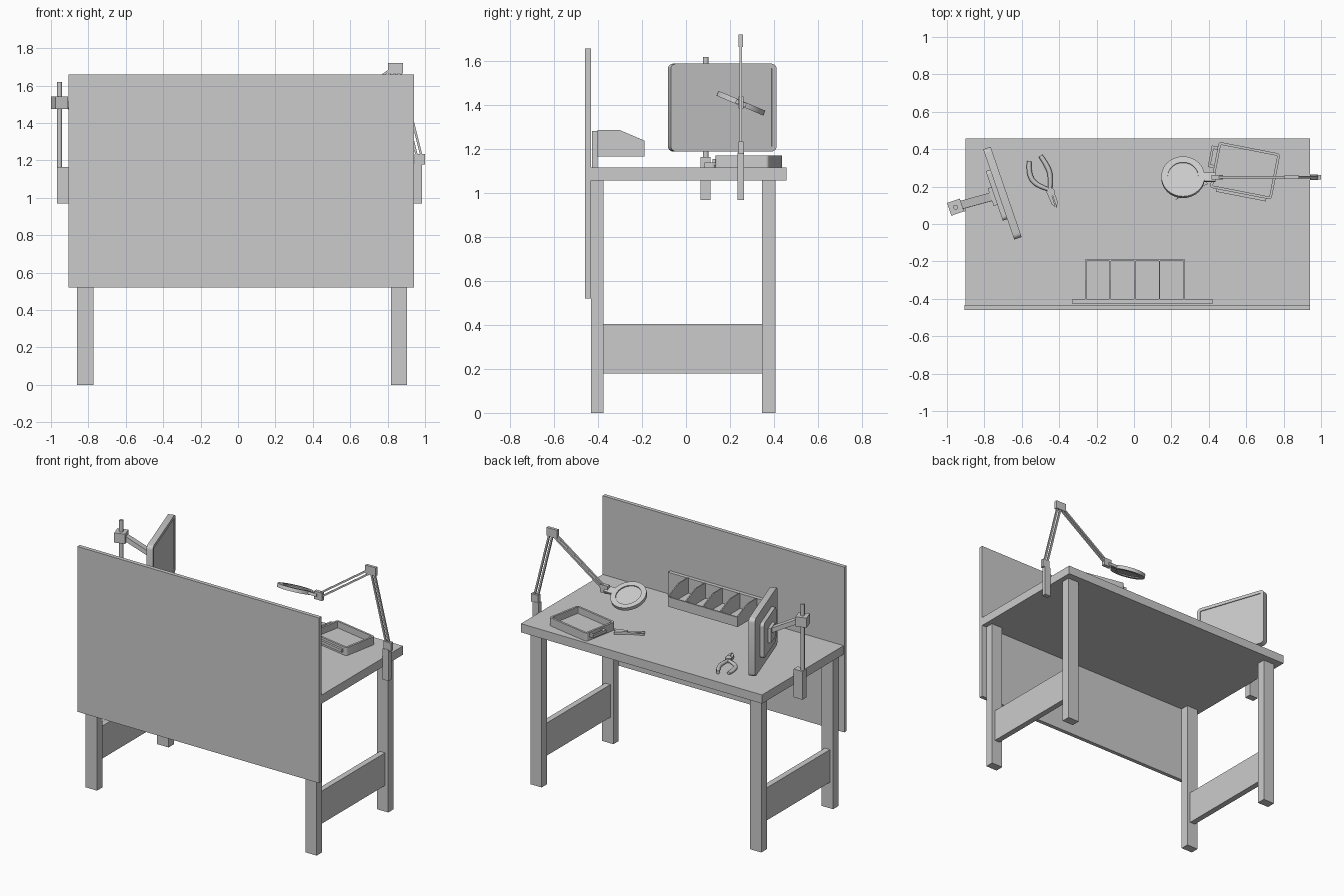
import bpy, bmesh
from math import cos, sin, pi, radians
from mathutils import Matrix, Vector

if "Cube" in bpy.data.objects:
    bpy.data.objects.remove(bpy.data.objects["Cube"])


def finish(name, bm, mat=None):
    if mat is not None:
        bm.transform(mat)
    bmesh.ops.recalc_face_normals(bm, faces=bm.faces)
    me = bpy.data.meshes.new(name)
    bm.to_mesh(me)
    bm.free()
    ob = bpy.data.objects.new(name, me)
    bpy.context.collection.objects.link(ob)
    return ob


def box(name, x0, x1, y0, y1, z0, z1, mat=None):
    bm = bmesh.new()
    bmesh.ops.create_cube(bm, size=1)
    for v in bm.verts:
        v.co = Vector(((x0 + x1) / 2 + v.co.x * (x1 - x0),
                       (y0 + y1) / 2 + v.co.y * (y1 - y0),
                       (z0 + z1) / 2 + v.co.z * (z1 - z0)))
    return finish(name, bm, mat)


def bar(name, p, q, w, d, side=(0, 1, 0)):
    """Box from p to q; w is its width along side, d the other width."""
    p, q = Vector(p), Vector(q)
    z = (q - p).normalized()
    x = Vector(side).cross(z).normalized()
    y = z.cross(x)
    mat = Matrix.Translation(p) @ Matrix((x, y, z)).transposed().to_4x4()
    return box(name, -d / 2, d / 2, -w / 2, w / 2, 0, (q - p).length, mat)


def prism(name, pts, depth, mat=None, inset=0, recess=0, both=False):
    """Extruded outline, optionally with a recessed panel in its cap(s)."""
    bm = bmesh.new()
    base = bm.faces.new([bm.verts.new((a, b, 0)) for a, b in pts])
    ext = bmesh.ops.extrude_face_region(bm, geom=[base], use_keep_orig=True)
    new = ext['geom']
    bmesh.ops.translate(bm, vec=(0, 0, depth),
                        verts=[v for v in new if isinstance(v, bmesh.types.BMVert)])
    top = next(f for f in new if isinstance(f, bmesh.types.BMFace))
    bmesh.ops.recalc_face_normals(bm, faces=bm.faces)
    if inset:
        for f, s in ((top, -1), (base, 1))[:2 if both else 1]:
            bmesh.ops.inset_individual(bm, faces=[f], thickness=inset)
            f2 = bmesh.ops.extrude_discrete_faces(bm, faces=[f])['faces'][0]
            bmesh.ops.translate(bm, vec=(0, 0, s * recess), verts=f2.verts)
    return finish(name, bm, mat)


def round_rect(w, h, r, n=4):
    pts = []
    for i, (sx, sy) in enumerate(((1, 1), (-1, 1), (-1, -1), (1, -1))):
        for k in range(n + 1):
            a = pi / 2 * (i + k / n)
            pts.append((sx * (w / 2 - r) + r * cos(a), sy * (h / 2 - r) + r * sin(a)))
    return pts


def circle(r, n=40):
    return [(r * cos(2 * pi * i / n), r * sin(2 * pi * i / n)) for i in range(n)]


def smooth(ob):
    bpy.ops.object.select_all(action='DESELECT')
    ob.select_set(True)
    bpy.context.view_layer.objects.active = ob
    bpy.ops.object.shade_smooth_by_angle(angle=radians(30))


TOP = 1.117

# Bench: top, privacy panel, legs and side boards
box("table_top", -0.9, 0.94, -0.433, 0.457, 1.057, TOP)
box("privacy_panel", -0.905, 0.94, -0.46, -0.433, 0.52, 1.66)
for side, x in (("left", -0.86), ("right", 0.817)):
    box(side + "_front_leg", x, x + 0.087, -0.433, -0.375, 0, 1.057)
    box(side + "_back_leg", x, x + 0.087, 0.347, 0.407, 0, 1.057)
    box(side + "_side_board", x + 0.023, x + 0.063, -0.375, 0.347, 0.18, 0.405)

# Parts rack: back plate, floor, lip and dividers
box("rack_back_plate", -0.33, 0.42, -0.428, -0.402, TOP, 1.283)
box("rack_floor", -0.26, 0.27, -0.402, -0.19, 1.168, 1.18)
box("rack_front_lip", -0.26, 0.27, -0.198, -0.188, 1.168, 1.235)
to_yz = Matrix(((0, 0, 1, 0), (1, 0, 0, 0), (0, 1, 0, 0), (0, 0, 0, 1)))
profile = [(-0.402, 1.168), (-0.19, 1.168), (-0.19, 1.24), (-0.3, 1.287), (-0.402, 1.287)]
for i in range(5):
    x = -0.262 + i * 0.1315
    prism("rack_divider", profile, 0.007, Matrix.Translation((x, 0, 0)) @ to_yz)

# Monitor: local x across, y up, z out of the screen
yaw = radians(19)
N, H = Vector((cos(yaw), sin(yaw), 0)), Vector((-sin(yaw), cos(yaw), 0))
mon = Matrix((H, Vector((0, 0, 1)), N)).transposed().to_4x4()
mon.translation = Vector((-0.695, 0.168, 1.39)) - N * 0.03
smooth(prism("monitor", round_rect(0.51, 0.4, 0.025), 0.042, mon, 0.022, 0.006))
prism("monitor_back_cover", round_rect(0.28, 0.24, 0.02), 0.025,
      mon @ Matrix.Translation((0, 0, -0.025)))
box("monitor_mount_plate", -0.05, 0.05, -0.05, 0.05, -0.045, -0.025, mon)

# Monitor stand: clamp, pole, joint and arm
PX, PY = -0.954, 0.09
box("stand_clamp", -0.968, -0.9, 0.066, 0.112, 0.97, 1.165)
smooth(prism("stand_pole", circle(0.013, 20), 0.47, Matrix.Translation((PX, PY, 1.15))))
box("stand_joint", -0.036, 0.036, -0.036, 0.036, 1.475, 1.542,
    Matrix.Translation((PX, PY, 0)) @ Matrix.Rotation(yaw, 4, 'Z'))
bar("stand_arm", (PX + 0.025, PY + 0.01, 1.505), mon @ Vector((0, 0.02, -0.03)),
    0.045, 0.03, H)

# Magnifier lamp: clamp, knuckles, paired arm rods
LY = 0.25
box("lamp_clamp", 0.94, 0.985, LY - 0.015, LY + 0.015, 0.97, 1.185)
box("lamp_base_knuckle", 0.945, 1.0, LY - 0.012, LY + 0.012, 1.178, 1.235)
box("lamp_elbow", 0.803, 0.883, LY - 0.01, LY + 0.01, 1.665, 1.722)
box("lamp_wrist", 0.415, 0.475, LY - 0.012, LY + 0.012, 1.385, 1.44)
joints = [Vector((0.972, LY, 1.21)), Vector((0.85, LY, 1.695)), Vector((0.45, LY, 1.415))]
for name, p, q in (("lower", joints[0], joints[1]), ("upper", joints[1], joints[2])):
    off = (q - p).cross(Vector((0, 1, 0))).normalized() * 0.012
    for s in (-1, 1):
        bar("lamp_%s_rod" % name, p + off * s, q + off * s, 0.011, 0.012)

# Magnifier head, tilted about x
head = Matrix.Translation((0.262, 0.25, 1.41)) @ Matrix.Rotation(radians(-23), 4, 'X')
smooth(prism("magnifier_ring", circle(0.116), 0.024,
             head @ Matrix.Translation((0, 0, -0.012)), 0.034, 0.007, True))
box("magnifier_neck", 0.105, 0.175, -0.025, 0.025, -0.009, 0.009, head)

# Tray with handles
tray = Matrix.Translation((0.594, 0.285, TOP)) @ Matrix.Rotation(radians(-11), 4, 'Z')
smooth(prism("tray", round_rect(0.335, 0.25, 0.015), 0.056, tray, 0.014, 0.046))
box("tray_long_handle", -0.13, 0.14, -0.14, -0.125, 0.02, 0.04, tray)
for y in (-0.01, 0.09):
    box("tray_end_handle_post", -0.2, -0.165, y - 0.008, y + 0.008, 0.025, 0.045, tray)
box("tray_end_handle", -0.2, -0.187, -0.01, 0.09, 0.025, 0.045, tray)


def tube(name, pts, z):
    """Smooth swept tool limb; points are (x, y, radius)."""
    cu = bpy.data.curves.new(name, 'CURVE')
    cu.dimensions, cu.bevel_depth, cu.bevel_resolution = '3D', 1, 2
    cu.use_fill_caps, cu.resolution_u = True, 5
    sp = cu.splines.new('NURBS')
    sp.points.add(len(pts) - 1)
    for p, (x, y, r) in zip(sp.points, pts):
        p.co, p.radius = (x, y, z, 1), r
    sp.use_endpoint_u, sp.order_u = True, 3
    bpy.context.collection.objects.link(bpy.data.objects.new(name, cu))


# Pliers
tube("pliers_left_handle", [(-0.56, 0.335, .012), (-0.565, 0.27, .014), (-0.525, 0.205, .013),
                            (-0.455, 0.185, .01)], TOP + 0.014)
tube("pliers_right_handle", [(-0.5, 0.365, .012), (-0.455, 0.3, .014), (-0.445, 0.24, .013),
                             (-0.45, 0.165, .01)], TOP + 0.014)
smooth(prism("pliers_pivot", circle(0.022, 20), 0.03, Matrix.Translation((-0.445, 0.17, TOP))))
prism("pliers_jaw_left", [(-0.465, 0.165), (-0.445, 0.175), (-0.42, 0.09), (-0.44, 0.105)], 0.022,
      Matrix.Translation((0, 0, TOP)))
prism("pliers_jaw_right", [(-0.445, 0.18), (-0.425, 0.165), (-0.408, 0.12), (-0.413, 0.085)], 0.022,
      Matrix.Translation((0, 0, TOP)))

# Cutters lying under the magnifier
for s in (-1, 1):
    cut = Matrix.Translation((0.31, 0.195, TOP)) @ Matrix.Rotation(radians(28 + s * 9), 4, 'Z')
    prism("cutter_blade", [(0, -0.01), (0, 0.01), (-0.11, 0.001), (-0.11, -0.001)], 0.012, cut)
    box("cutter_handle", 0, 0.085, -0.011, 0.011, 0, 0.018, cut)
